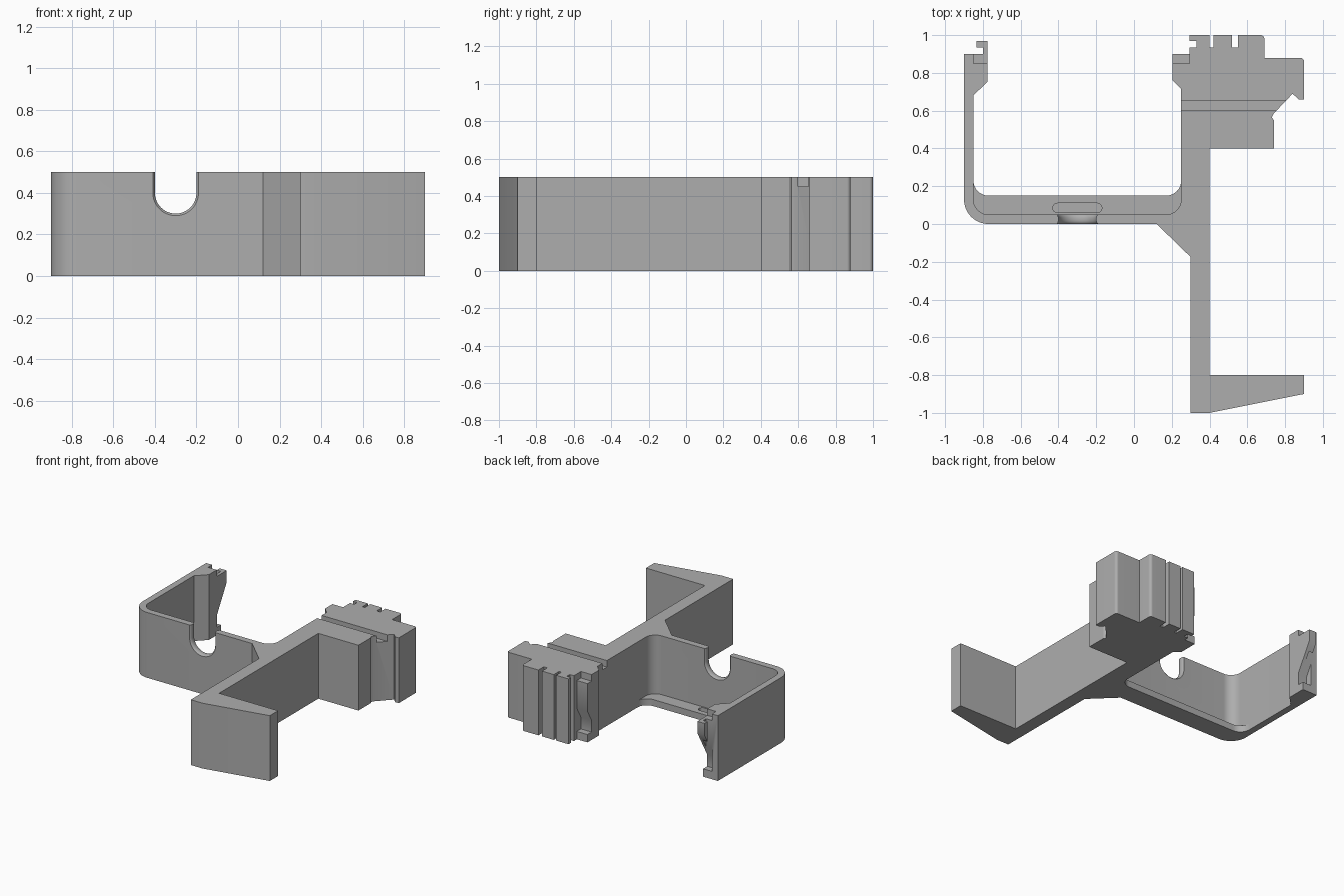
import bpy, bmesh, math
from mathutils import Vector

if "Cube" in bpy.data.objects:
    bpy.data.objects.remove(bpy.data.objects["Cube"], do_unlink=True)

GREY = (0.42, 0.42, 0.42, 1)
mat = bpy.data.materials.new("plain grey")
mat.use_nodes = True
mat.diffuse_color = GREY
mat.node_tree.nodes["Principled BSDF"].inputs["Base Color"].default_value = GREY
HEIGHT = 0.5


def rounded(points, steps=10):
    """Outline whose points may carry a third value, the corner radius."""
    out = []
    for i, p in enumerate(points):
        c = Vector(p[:2])
        if len(p) < 3:
            out.append(c)
            continue
        a = (Vector(points[i - 1][:2]) - c).normalized()
        b = (Vector(points[(i + 1) % len(points)][:2]) - c).normalized()
        centre = c + (a + b) * p[2]           # right-angled corners only
        for k in range(steps + 1):
            t = k / steps * math.pi / 2
            out.append(centre - b * p[2] * math.cos(t) - a * p[2] * math.sin(t))
    return out


def loft(name, rings, cutter=False):
    """Closed solid through rings of equal size."""
    bm = bmesh.new()
    loops = [[bm.verts.new(v) for v in ring] for ring in rings]
    for low, high in zip(loops, loops[1:]):
        for i in range(len(low)):
            j = (i + 1) % len(low)
            bm.faces.new((low[i], low[j], high[j], high[i]))
    bm.faces.new(loops[0][::-1])
    bm.faces.new(loops[-1])
    bmesh.ops.recalc_face_normals(bm, faces=bm.faces)
    mesh = bpy.data.meshes.new(name)
    bm.to_mesh(mesh)
    bm.free()
    mesh.materials.append(mat)
    ob = bpy.data.objects.new(name, mesh)
    bpy.context.collection.objects.link(ob)
    if cutter:
        ob.hide_render = True
        ob.display_type = 'WIRE'
    return ob


def slab(name, outline, z0, z1, cutter=False):
    return loft(name, [[(p[0], p[1], z) for p in outline] for z in (z0, z1)], cutter)


def box(name, x0, x1, y0, y1, z0, z1):
    return slab(name, [(x0, y0), (x1, y0), (x1, y1), (x0, y1)], z0, z1, True)


def cut(target, cutters):
    bpy.context.view_layer.objects.active = target
    for c in cutters:
        mod = target.modifiers.new("cut", 'BOOLEAN')
        mod.operation = 'DIFFERENCE'
        mod.solver = 'EXACT'
        mod.object = c
        bpy.ops.object.modifier_apply(modifier=mod.name)
        bpy.data.objects.remove(c, do_unlink=True)


def smooth(ob):
    bpy.ops.object.select_all(action='DESELECT')
    ob.select_set(True)
    bpy.context.view_layer.objects.active = ob
    bpy.ops.object.shade_smooth_by_angle(angle=math.radians(30))


# Cradle, long arm and clamp block share one plan outline
bracket = slab("bracket_body", rounded([
    (-.9, 0, .13), (.12, 0), (.3, -.175), (.3, -1), (.4, -1), (.9, -.9),
    (.9, -.8), (.4, -.8), (.4, .4), (.74, .4), (.74, .55), (.73, .565),
    (.74, .585), (.84, .69), (.87, .66), (.9, .66), (.9, .88, .02), (.69, .88),
    (.69, 1, .02), (.55, 1), (.55, .935), (.52, .935), (.52, 1), (.42, 1),
    (.42, .935), (.4, .935), (.4, 1), (.295, 1), (.295, .97), (.33, .97),
    (.33, .935), (.295, .935), (.295, .9), (.205, .9), (.205, .76), (.25, .715),
    (.25, .05, .08), (-.85, .05, .08), (-.85, .68), (-.775, .755),
    (-.775, .97), (-.835, .97), (-.835, .935), (-.8, .935), (-.8, .9), (-.9, .9),
]), 0, HEIGHT)


# Round-bottomed cable notch, flared at both faces
def notch_ring(y, r):
    arc = [(-.3 + r * math.cos(a), y, .4 + r * math.sin(a))
           for a in (math.pi * (1 + k / 24) for k in range(25))]
    return arc + [(-.3 + r, y, .6), (-.3 - r, y, .6)]


flare = [(-.01, .112), (0, .11), (.005, .104), (.015, .1),
         (.035, .1), (.045, .104), (.05, .11), (.06, .112)]
cutters = [loft("notch_cutter", [notch_ring(y, r) for y, r in flare], True)]

# Groove across the clamp block
cutters.append(box("groove_cutter", .24, .82, .6, .655, .45, .6))

# Sloped hook undersides and lowered tops at both open ends
slope = [(1.02, .46), (.97, .36), (.85, .15), (.85, .06), (.9, .06),
         (.9, -.02), (1.02, -.02)]
for x0, x1 in ((-.85, -.74), (.19, .295)):
    cutters.append(loft("slope_cutter", [[(x, y, z) for y, z in slope] for x in (x0, x1)], True))
    cutters.append(box("top_cutter", x0, x1, .85, 1.02, .45, .6))
cut(bracket, cutters)
smooth(bracket)

# Bottom ledge inside the cradle, with concave corners on both side walls
ledge = slab("cradle_ledge", rounded([
    (-.87, .03), (.27, .03), (.27, .23), (.25, .23), (.25, .15, .08),
    (-.85, .15, .08), (-.85, .23), (-.87, .23)]), 0, .05)
# Trim the hidden outer corner to stay within the wall
cut(ledge, [slab("corner_cutter", [(-.89, .01), (-.8, .01), (-.89, .1)], -.1, .2, True)])

# Shallow rounded slot in the ledge
slot = rounded([(-.43, .06, .025), (-.17, .06, .025),
                (-.17, .11, .025), (-.43, .11, .025)], 6)
slot = [p for i, p in enumerate(slot) if (p - slot[i - 1]).length > 1e-5]
cut(ledge, [slab("slot_cutter", slot, .02, .1, True)])
smooth(ledge)
